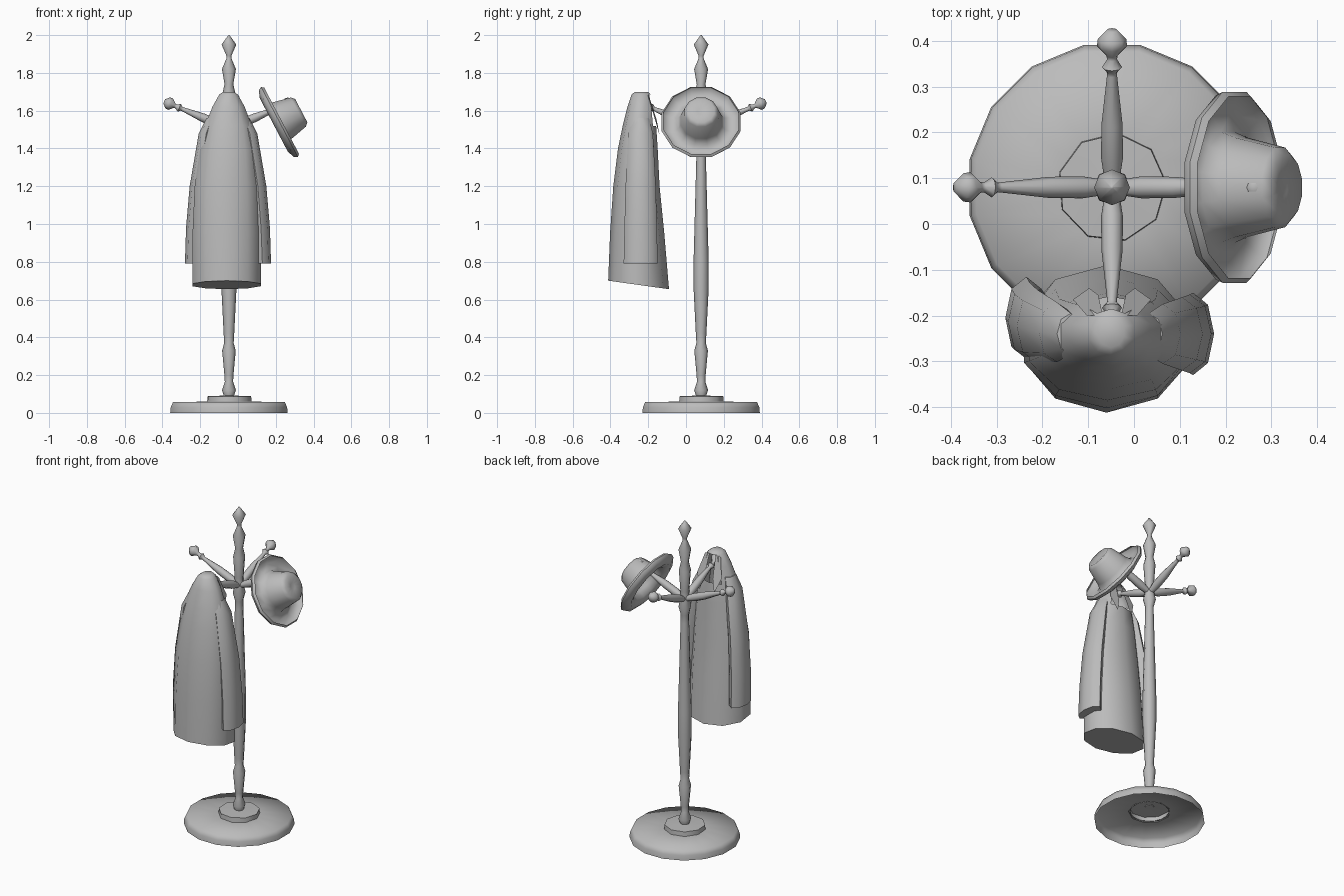
import bpy, bmesh, math
from mathutils import Vector, Matrix

if "Cube" in bpy.data.objects:
    bpy.data.objects.remove(bpy.data.objects["Cube"])

grey = bpy.data.materials.new("plain_grey")
grey.use_nodes = True
grey.diffuse_color = (0.5, 0.5, 0.5, 1)
grey.node_tree.nodes["Principled BSDF"].inputs["Base Color"].default_value = (0.5, 0.5, 0.5, 1)

PX, PY = -0.048, 0.08  # pole axis


def finish(bm, name, angle=60):
    bmesh.ops.recalc_face_normals(bm, faces=bm.faces)
    mesh = bpy.data.meshes.new(name)
    bm.to_mesh(mesh)
    bm.free()
    mesh.materials.append(grey)
    obj = bpy.data.objects.new(name, mesh)
    bpy.context.collection.objects.link(obj)
    bpy.ops.object.select_all(action='DESELECT')
    obj.select_set(True)
    bpy.context.view_layer.objects.active = obj
    bpy.ops.object.shade_smooth_by_angle(angle=math.radians(angle))
    return obj


def loft(bm, rings, cap_start=False, cap_end=False):
    """Skin a list of point rings; returns rows of faces."""
    loops = [[bm.verts.new(p) for p in ring] for ring in rings]
    rows = []
    for a, b in zip(loops, loops[1:]):
        n = len(a)
        rows.append([bm.faces.new((a[i], a[(i + 1) % n], b[(i + 1) % n], b[i])) for i in range(n)])
    if cap_start:
        bm.faces.new(loops[0][::-1])
    if cap_end:
        bm.faces.new(loops[-1])
    return rows


def circle(r, z, n, phase=0.0):
    turns = [2 * math.pi * (i + phase) / n for i in range(n)]
    return [Vector((r * math.cos(t), r * math.sin(t), z)) for t in turns]


def lathe(name, profile, n, place, phase=0.0, caps=(False, False), angle=60):
    bm = bmesh.new()
    loft(bm, [circle(r, z, n, phase) for r, z in profile], *caps)
    bm.transform(place)
    return finish(bm, name, angle)


def aimed(origin, direction):
    turn = Vector(direction).to_track_quat('Z', 'Y').to_matrix().to_4x4()
    return Matrix.Translation(origin) @ turn


# Hollow round foot and the low step on it
axis = Matrix.Translation((PX, PY, 0))
lathe("base", [(0.317, 0), (0.314, 0.03), (0.302, 0.057), (0.11, 0.06)], 16, axis, 0.5, angle=80)
lathe("base_step", [(0.12, 0.055), (0.118, 0.088), (0.02, 0.092)], 9, axis, 0.1)

# Turned pole with finial
pole = [(0.026, 0.088), (0.037, 0.12), (0.022, 0.165), (0.024, 0.2), (0.036, 0.33),
        (0.025, 0.37), (0.028, 0.42), (0.04, 0.66), (0.04, 0.8), (0.025, 1.36),
        (0.024, 1.41), (0.037, 1.46), (0.025, 1.52), (0.026, 1.56), (0.035, 1.69),
        (0.023, 1.74), (0.037, 1.82), (0.014, 1.875), (0.013, 1.89), (0.039, 1.95), (0.003, 2.0)]
lathe("pole", pole, 8, axis, caps=(True, True))

# Four rising arms, each ending in a bead and a knob
arm = [(0.014, 0), (0.024, 0.07), (0.023, 0.15), (0.011, 0.265), (0.011, 0.272), (0.022, 0.285),
       (0.011, 0.303), (0.012, 0.312), (0.033, 0.335), (0.031, 0.352), (0.012, 0.372)]
for label, dx, dy in (("left", 1, 0), ("right", -1, 0), ("back", 0, 1), ("front", 0, -1)):
    lathe(label + "_arm", arm, 8, aimed((PX, PY, 1.505), (dx, dy, 0.42)), caps=(True, True))

# Hat tilted on the left arm: curled brim edge, tapered crown, dented top
hat = [(0.205, 0.035), (0.216, 0.022), (0.208, 0.004), (0.165, -0.012), (0.125, 0.006),
       (0.112, 0.04), (0.09, 0.135), (0.072, 0.152), (0.02, 0.142)]
lathe("hat", hat, 12, aimed((0.2, PY, 1.53), (0.885, 0, 0.465)), 0.5, (False, True))

# Coat body: z, centre x, half width, front y, back y
sections = [(0.70, -0.06, 0.19, -0.412, -0.09), (0.95, -0.06, 0.19, -0.402, -0.115),
            (1.2, -0.058, 0.18, -0.385, -0.14), (1.4, -0.053, 0.155, -0.36, -0.15),
            (1.52, -0.051, 0.13, -0.335, -0.158), (1.62, -0.05, 0.09, -0.31, -0.17),
            (1.685, -0.05, 0.052, -0.288, -0.185), (1.70, -0.05, 0.03, -0.27, -0.20)]
rings = []
for z, cx, rx, front, back in sections:
    mid, ry = (front + back) / 2, (back - front) / 2
    ring = [Vector((cx + rx * p.x, mid + ry * p.y, z)) for p in circle(1.0, 0, 10, 0.5)]
    if z < 0.8:  # hem drops towards the back
        for p in ring:
            p.z -= (p.y - front) * 0.14
    rings.append(ring)
bm = bmesh.new()
rows = loft(bm, rings, cap_start=True, cap_end=True)
opening = [f for row in rows[4:6] for f in row if f.calc_center_median().y > -0.2
           and abs(f.calc_center_median().x - PX) < 0.04]
bmesh.ops.delete(bm, geom=opening, context='FACES')
finish(bm, "coat_body")

# Folded collar edges beside the neck opening
for label, s in (("left", 1), ("right", -1)):
    bm = bmesh.new()
    pts = [(0.02, -0.2, 1.69), (0.055, -0.2, 1.675), (0.085, -0.165, 1.56),
           (0.05, -0.14, 1.47), (0.03, -0.155, 1.55)]
    bm.faces.new([bm.verts.new((PX + s * x, y, z)) for x, y, z in pts])
    finish(bm, label + "_lapel")

# Hanging sleeves: z, offset, half width, half depth
sleeve = [(1.56, 0.085, 0.03, 0.045), (1.48, 0.115, 0.04, 0.065), (1.2, 0.158, 0.045, 0.08),
          (0.98, 0.175, 0.047, 0.086), (0.79, 0.182, 0.046, 0.09)]
for label, s, shift in (("left", 1, 0.0), ("right", -1, 0.035)):
    bm = bmesh.new()
    rings = []
    for z, off, rx, ry in sleeve:
        slide = shift * (1.56 - z) / 0.77
        rings.append([Vector((-0.053 + s * (off + rx * p.x), -0.24 + slide + ry * p.y, z))
                      for p in circle(1.0, 0, 8)])
    loft(bm, rings, True, True)
    finish(bm, label + "_sleeve")
